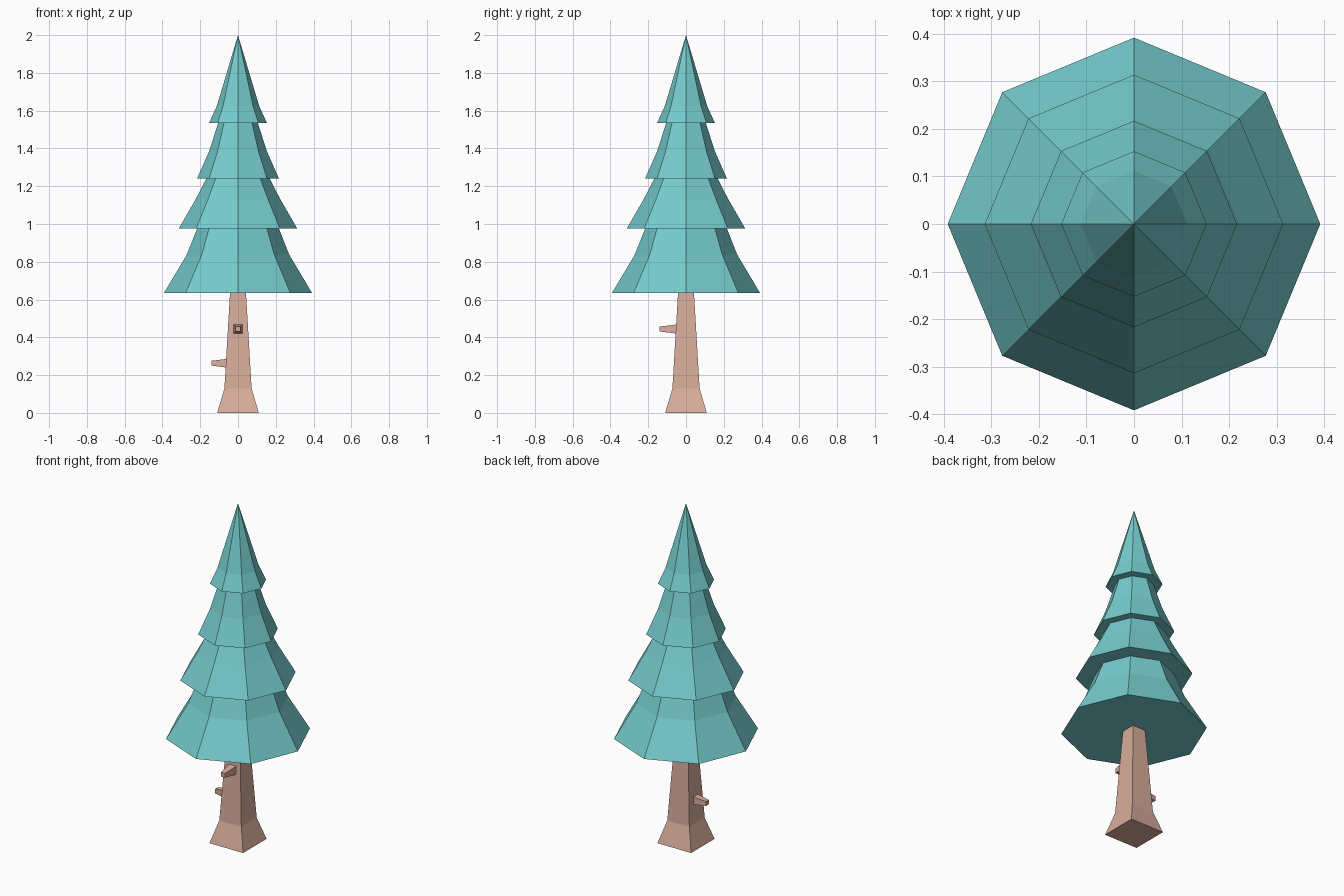
import bpy, bmesh, math
from mathutils import Matrix

if "Cube" in bpy.data.objects:
    bpy.data.objects.remove(bpy.data.objects["Cube"])


def material(name, color):
    mat = bpy.data.materials.new(name)
    mat.diffuse_color = (*color, 1)
    mat.use_nodes = True
    mat.node_tree.nodes["Principled BSDF"].inputs["Base Color"].default_value = mat.diffuse_color
    return mat


def loft(name, profile, sides, offset, mat, xform=Matrix()):
    """Stack polygon rings (corner radius, height); radius 0 makes an apex."""
    bm = bmesh.new()
    rings = []
    for r, z in profile:
        n = sides if r > 0 else 1
        angles = [offset + math.tau * i / sides for i in range(n)]
        rings.append([bm.verts.new((r * math.cos(a), r * math.sin(a), z)) for a in angles])
    for lo, hi in zip(rings, rings[1:]):
        for i in range(sides):
            j = (i + 1) % sides
            if len(hi) == 1:
                bm.faces.new((lo[i], lo[j], hi[0]))
            else:
                bm.faces.new((lo[i], lo[j], hi[j], hi[i]))
    bm.faces.new(rings[0][::-1])
    if len(rings[-1]) > 1:
        bm.faces.new(rings[-1])
    bmesh.ops.transform(bm, matrix=xform, verts=bm.verts)
    bmesh.ops.recalc_face_normals(bm, faces=bm.faces)
    mesh = bpy.data.meshes.new(name)
    bm.to_mesh(mesh)
    bm.free()
    mesh.materials.append(mat)
    obj = bpy.data.objects.new(name, mesh)
    bpy.context.collection.objects.link(obj)
    return obj


leaf = material("needles", (0.18, 0.60, 0.61))
bark = material("bark", (0.69, 0.42, 0.33))

# Foliage: four flared octagonal skirts in one stepped shell
loft("foliage", [
    (0.392, 0.635), (0.272, 0.836), (0.217, 0.975),
    (0.314, 0.975), (0.222, 1.135), (0.168, 1.24),
    (0.217, 1.24), (0.153, 1.385), (0.105, 1.535),
    (0.153, 1.535), (0.112, 1.625), (0, 2.0),
], 8, 0, leaf)

# Trunk: square, flared at the foot
S = math.sqrt(2)
loft("trunk", [(0.11 * S, 0), (0.072 * S, 0.13), (0.042 * S, 0.64)],
     4, math.pi / 4, bark)

# Branch stubs: tapered square pegs, one to the left and one to the front
stub = [(0.026 * S, 0.045), (0.022 * S, 0.065), (0.013 * S, 0.14)]
left = Matrix.Translation((0, 0, 0.263)) @ Matrix.Rotation(-math.pi / 2, 4, 'Y')
front = Matrix.Translation((0, 0, 0.444)) @ Matrix.Rotation(math.pi / 2, 4, 'X')
loft("left_branch_stub", stub, 4, math.pi / 4, bark, left)
loft("front_branch_stub", stub, 4, math.pi / 4, bark, front)
